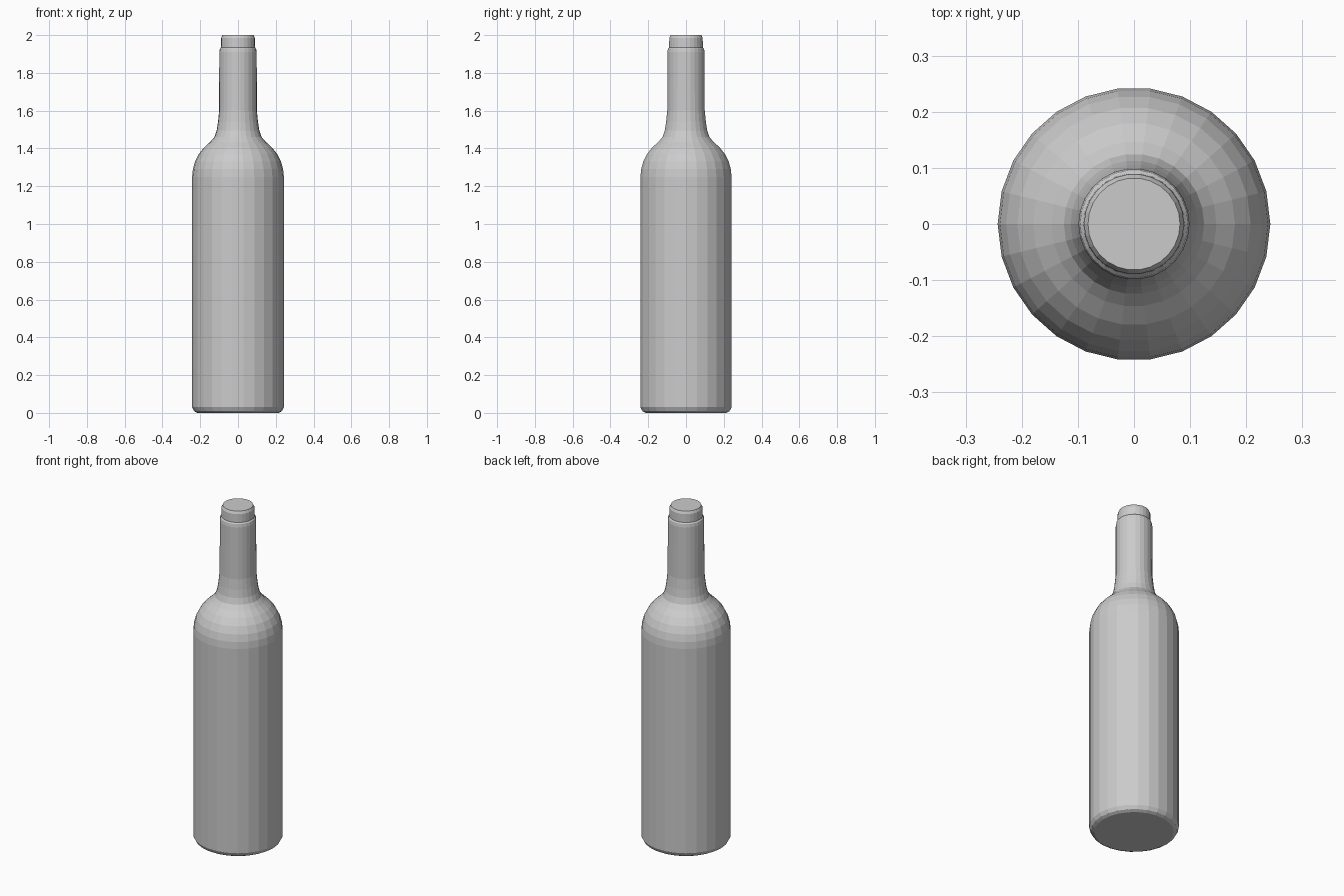
import bpy, bmesh, math

if "Cube" in bpy.data.objects:
    bpy.data.objects.remove(bpy.data.objects["Cube"])

SIDES = 26

# Bottle outline as (radius, height), from the base up to the mouth
PROFILE = [
    (0.215, 0.0), (0.232, 0.009), (0.243, 0.03),             # base bevel
    (0.243, 1.25), (0.239, 1.29), (0.228, 1.33),             # body, shoulder
    (0.208, 1.37), (0.180, 1.405), (0.147, 1.435),
    (0.125, 1.46), (0.113, 1.495), (0.106, 1.54),            # neck flare
    (0.100, 1.60), (0.099, 1.91), (0.096, 1.928),            # neck
    (0.090, 1.935), (0.089, 1.985), (0.082, 2.0),            # recessed mouth
]


def lathe(name, profile, sides):
    """Revolve a profile around z and cap both ends."""
    bm = bmesh.new()
    rings = [[bm.verts.new((r * math.cos(math.tau * i / sides),
                            r * math.sin(math.tau * i / sides), z))
              for i in range(sides)] for r, z in profile]
    for low, high in zip(rings, rings[1:]):
        for i in range(sides):
            j = (i + 1) % sides
            bm.faces.new((low[i], low[j], high[j], high[i]))
    bm.faces.new(rings[0][::-1])
    bm.faces.new(rings[-1])
    mesh = bpy.data.meshes.new(name)
    bm.to_mesh(mesh)
    bm.free()
    obj = bpy.data.objects.new(name, mesh)
    bpy.context.collection.objects.link(obj)
    return obj


# Closed, flat-shaded bottle
lathe("bottle", PROFILE, SIDES)
